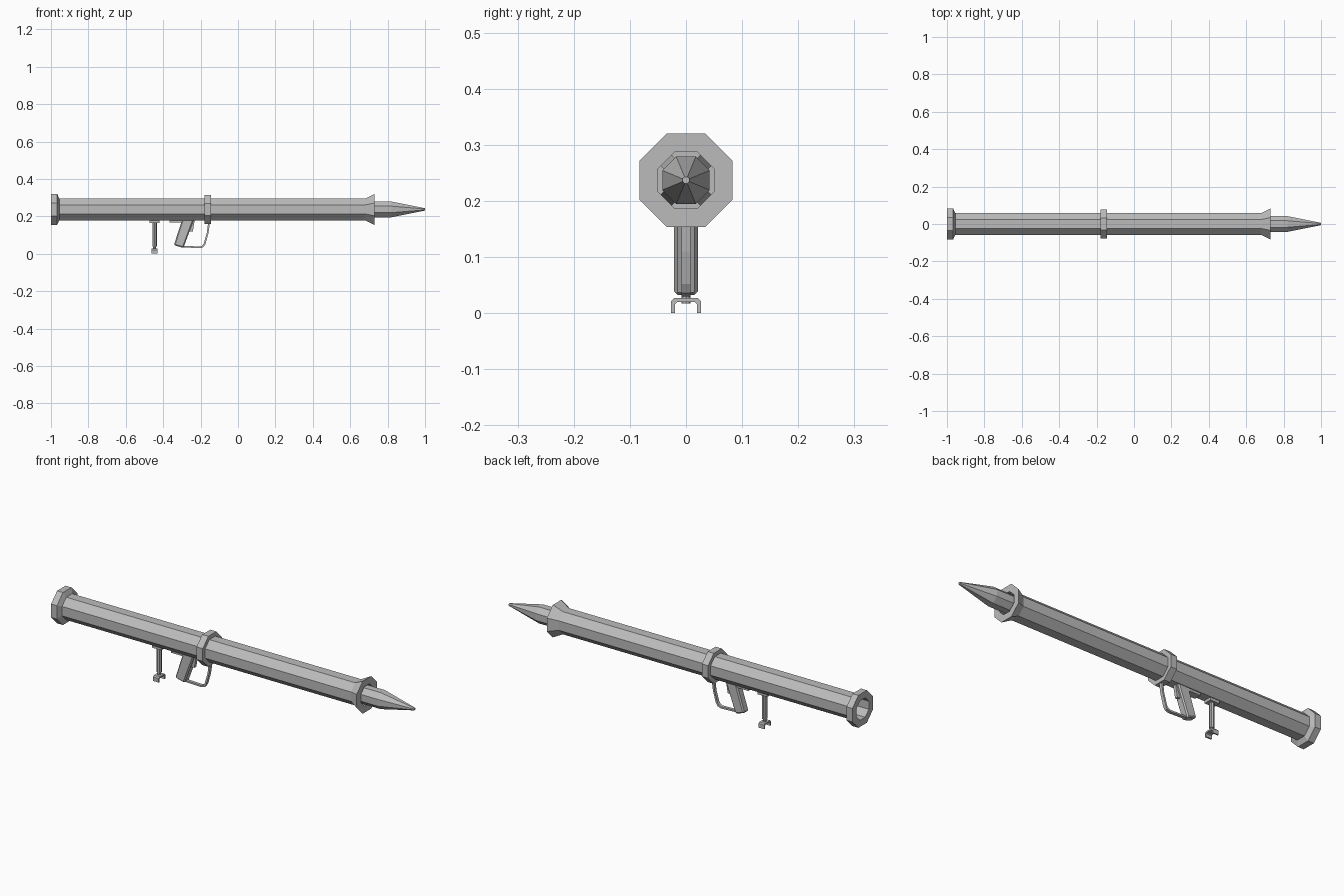
import bpy, bmesh, math
from mathutils import Vector

old = bpy.data.objects.get("Cube")
if old:
    bpy.data.objects.remove(old, do_unlink=True)

AXIS_Z = 0.237

grey = bpy.data.materials.new("plain grey")
grey.use_nodes = True
grey.diffuse_color = (0.5, 0.5, 0.5, 1)
for node in grey.node_tree.nodes:
    if node.type == 'BSDF_PRINCIPLED':
        node.inputs["Base Color"].default_value = grey.diffuse_color


def finish(name, bm):
    bmesh.ops.recalc_face_normals(bm, faces=bm.faces)
    mesh = bpy.data.meshes.new(name)
    bm.to_mesh(mesh)
    bm.free()
    mesh.materials.append(grey)
    obj = bpy.data.objects.new(name, mesh)
    bpy.context.collection.objects.link(obj)
    return obj


def lathe(name, profile, closed=False, sides=8):
    """Turn (x, flat-to-centre radius) points around the barrel axis."""
    bm = bmesh.new()
    rings = []
    for x, r in profile:
        r /= math.cos(math.pi / sides)
        angles = [(i + 0.5) * math.tau / sides for i in range(sides)]
        rings.append([bm.verts.new((x, r * math.cos(a), AXIS_Z + r * math.sin(a)))
                      for a in angles])
    pairs = list(zip(rings, rings[1:]))
    if closed:
        pairs.append((rings[-1], rings[0]))
    else:
        bm.faces.new(rings[0])
        bm.faces.new(rings[-1])
    for a, b in pairs:
        for i in range(sides):
            j = (i + 1) % sides
            bm.faces.new((a[i], a[j], b[j], b[i]))
    return finish(name, bm)


def prism(name, outline, depth, bevel=0.0):
    """Extrude an (x, z) outline evenly to both sides of y = 0."""
    bm = bmesh.new()
    face = bm.faces.new([bm.verts.new((x, -depth, z)) for x, z in outline])
    moved = bmesh.ops.extrude_face_region(bm, geom=[face])["geom"]
    bmesh.ops.translate(bm, vec=(0, 2 * depth, 0),
                        verts=[v for v in moved if isinstance(v, bmesh.types.BMVert)])
    obj = finish(name, bm)
    if bevel:
        mod = obj.modifiers.new("chamfer", 'BEVEL')
        mod.width = bevel
        mod.segments = 1
    return obj


def block(name, x0, x1, z0, z1, depth):
    return prism(name, [(x0, z0), (x1, z0), (x1, z1), (x0, z1)], depth)


# Hollow barrel with a flared muzzle
lathe("barrel", [(-0.99, 0.058), (0.68, 0.058), (0.73, 0.083),
                 (0.73, 0.05), (-0.99, 0.05)], closed=True)
lathe("rear_ring", [(-1, 0.083), (-0.967, 0.083), (-0.955, 0.057),
                    (-0.955, 0.05), (-1, 0.05)], closed=True)
lathe("middle_ring", [(-0.18, 0.078), (-0.145, 0.078),
                      (-0.145, 0.055), (-0.18, 0.055)], closed=True)

# Rocket with a tail plug and four diagonal fins
lathe("rocket", [(0.45, 0.042), (0.82, 0.042), (1, 0.006)])
lathe("rocket_tail", [(0.44, 0.0505), (0.45, 0.0505)])
for i in range(4):
    fin = bmesh.new()
    a = math.radians(45 + 90 * i)
    out = Vector((0, math.cos(a), math.sin(a)))
    side = Vector((0, -math.sin(a), math.cos(a))) * 0.014
    mid = Vector((0, 0, AXIS_Z))
    ends = [[fin.verts.new(mid + out * r + s + Vector((x, 0, 0)))
             for x, r in ((0.45, 0.038), (0.57, 0.038), (0.45, 0.051))]
            for s in (-side, side)]
    fin.faces.new(ends[0])
    fin.faces.new(ends[1])
    for j in range(3):
        k = (j + 1) % 3
        fin.faces.new((ends[0][j], ends[0][k], ends[1][k], ends[1][j]))
    finish("rocket_fin_%d" % (i + 1), fin)

# Slanted grip, trigger and guard
prism("grip", [(-0.298, 0.185), (-0.235, 0.185), (-0.292, 0.031), (-0.343, 0.046)],
      0.021, bevel=0.006)
prism("trigger", [(-0.275, 0.185), (-0.23, 0.185), (-0.242, 0.118), (-0.272, 0.122)], 0.008)
outer = [(-0.15, 0.165), (-0.158, 0.11), (-0.174, 0.052), (-0.184, 0.036),
         (-0.202, 0.03), (-0.3, 0.034)]
inner = [(-0.3, 0.042), (-0.204, 0.039), (-0.192, 0.043), (-0.183, 0.055),
         (-0.167, 0.11), (-0.16, 0.165)]
prism("trigger_guard", outer + inner, 0.008)
block("grip_mount", -0.365, -0.28, 0.167, 0.184, 0.019)

# Shoulder support post with a forked foot
block("post_mount", -0.473, -0.42, 0.165, 0.184, 0.02)
post = bmesh.new()
bmesh.ops.create_cone(post, cap_ends=True, segments=8, radius1=0.012, radius2=0.012, depth=0.13)
bmesh.ops.translate(post, vec=(-0.446, 0, 0.105), verts=post.verts)
finish("post", post)
neck = bmesh.new()
bmesh.ops.create_cone(neck, cap_ends=True, segments=8, radius1=0.008, radius2=0.008, depth=0.03)
bmesh.ops.translate(neck, vec=(-0.446, 0, 0.032), verts=neck.verts)
finish("post_neck", neck)
half = [(0.027, 0), (0.027, 0.021), (0.021, 0.027)]
hollow = [(0.016, 0.02), (0.02, 0.016), (0.02, 0)]
outline = half + [(-y, z) for y, z in reversed(half)]
outline += [(-y, z) for y, z in reversed(hollow)] + hollow
foot = bmesh.new()
face = foot.faces.new([foot.verts.new((-0.462, y, z)) for y, z in outline])
moved = bmesh.ops.extrude_face_region(foot, geom=[face])["geom"]
bmesh.ops.translate(foot, vec=(0.032, 0, 0),
                    verts=[v for v in moved if isinstance(v, bmesh.types.BMVert)])
finish("forked_foot", foot)
